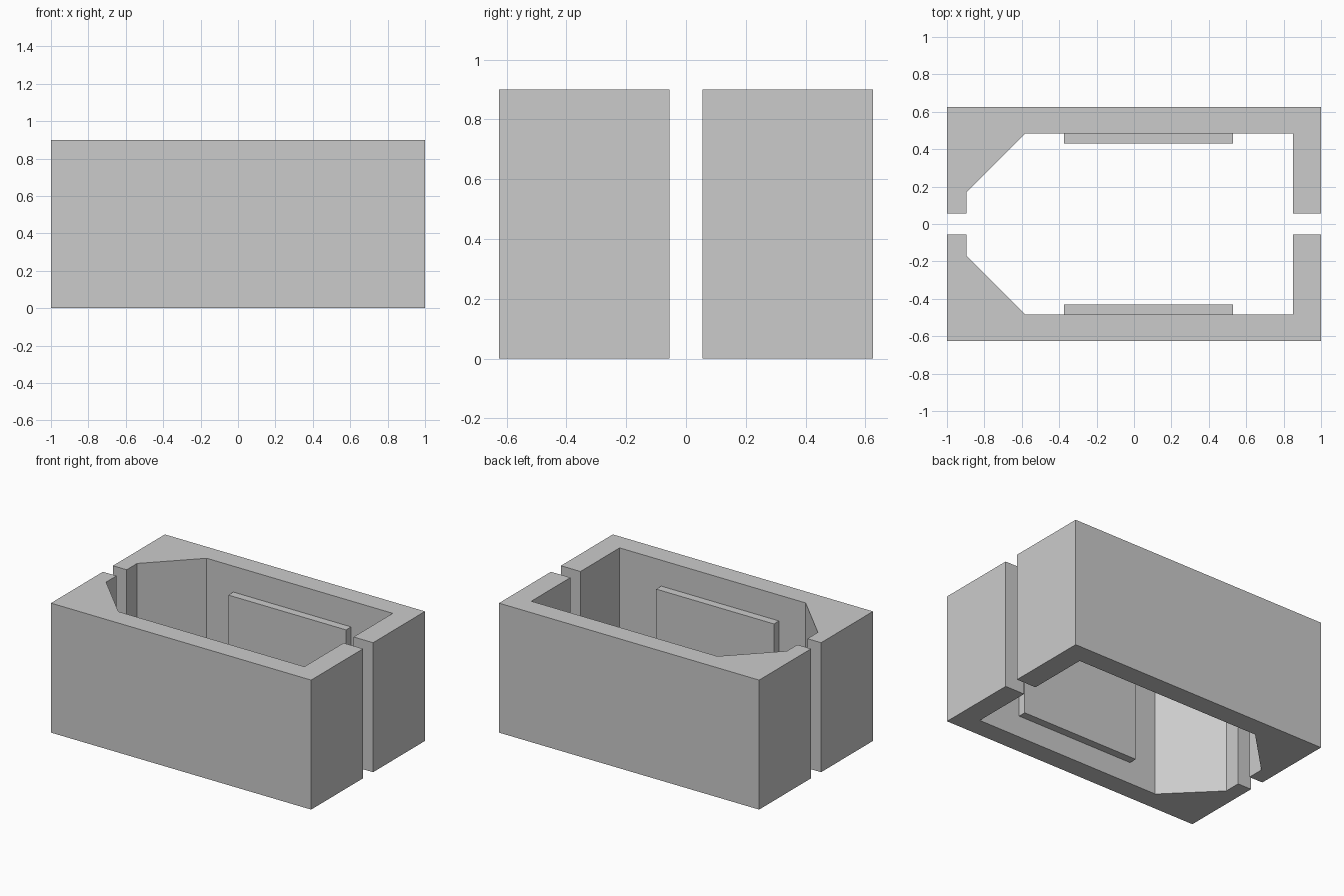
import bpy
import bmesh

cube = bpy.data.objects.get("Cube")
if cube:
    bpy.data.objects.remove(cube, do_unlink=True)

HEIGHT = 0.9

grey = bpy.data.materials.new("plain grey")
grey.use_nodes = True
colour = (0.6, 0.6, 0.6, 1)
grey.diffuse_color = colour
grey.node_tree.nodes["Principled BSDF"].inputs["Base Color"].default_value = colour


def extruded(name, outline, bottom, top, side):
    """Extrude a plan outline upward; side -1 mirrors it to the front."""
    bm = bmesh.new()
    face = bm.faces.new([bm.verts.new((x, side * y, bottom)) for x, y in outline])
    grown = bmesh.ops.extrude_face_region(bm, geom=[face])
    verts = [v for v in grown["geom"] if isinstance(v, bmesh.types.BMVert)]
    bmesh.ops.translate(bm, verts=verts, vec=(0, 0, top - bottom))
    bmesh.ops.recalc_face_normals(bm, faces=bm.faces)
    mesh = bpy.data.meshes.new(name)
    bm.to_mesh(mesh)
    bm.free()
    mesh.materials.append(grey)
    obj = bpy.data.objects.new(name, mesh)
    bpy.context.collection.objects.link(obj)
    return obj


# Half shell: straight outer wall, chamfered inner corner at one end
shell = [(-1, 0.055), (-1, 0.625), (1, 0.625), (1, 0.055),
         (0.85, 0.055), (0.85, 0.485), (-0.58, 0.485),
         (-0.895, 0.17), (-0.895, 0.055)]
# Raised panel on the inside of the long wall
panel = [(-0.375, 0.43), (0.53, 0.43), (0.53, 0.485), (-0.375, 0.485)]

for side, label in ((-1, "front"), (1, "back")):
    extruded(label + "_half_shell", shell, 0, HEIGHT, side)
    extruded(label + "_inner_panel", panel, 0.15, 0.72, side)
